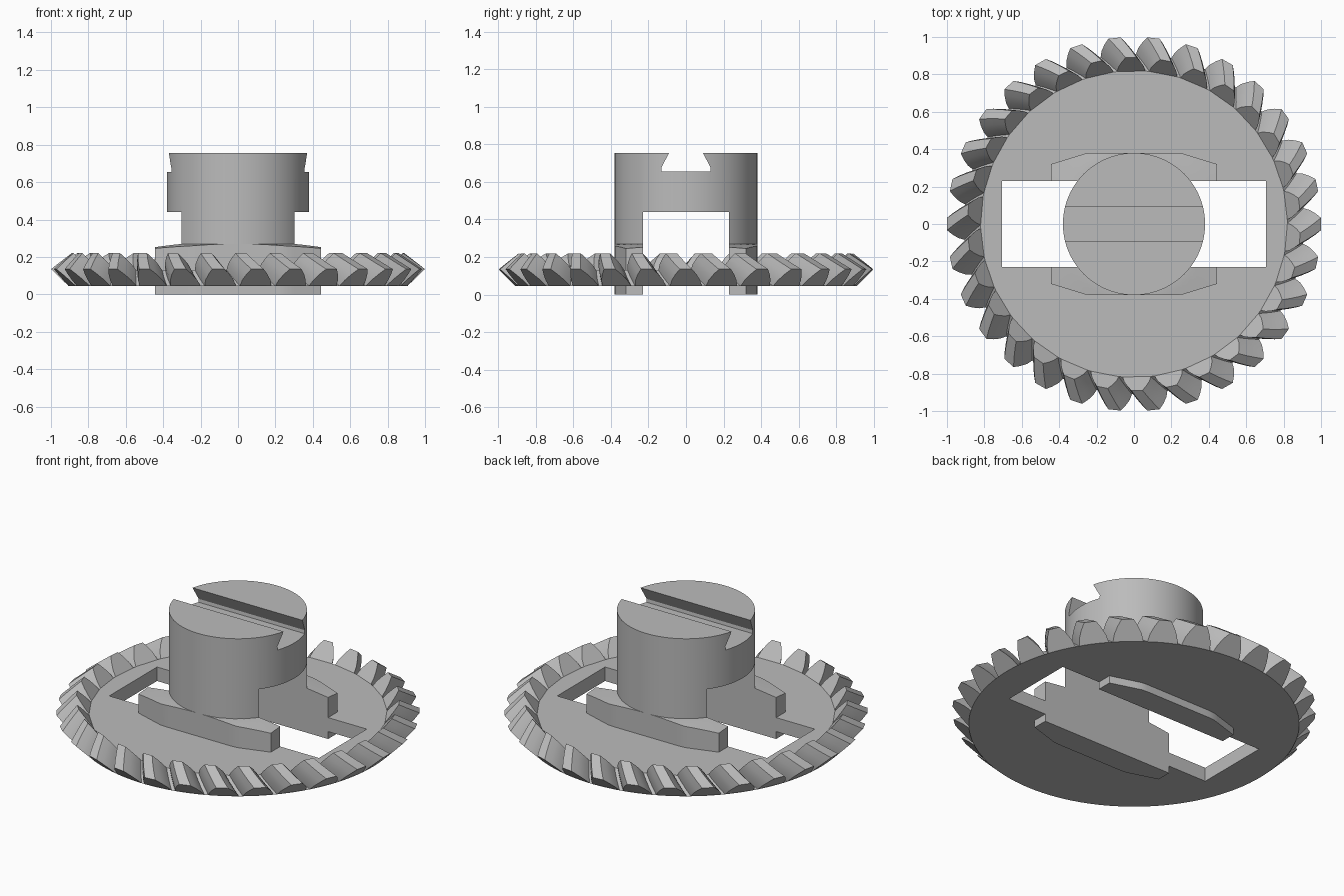
import bpy, bmesh, math
from mathutils import Vector

cube = bpy.data.objects.get("Cube")
if cube:
    bpy.data.objects.remove(cube, do_unlink=True)

grey = bpy.data.materials.new("mid_grey")
grey.use_nodes = True
grey.diffuse_color = (0.5, 0.5, 0.5, 1)
grey.node_tree.nodes["Principled BSDF"].inputs["Base Color"].default_value = (0.5, 0.5, 0.5, 1)


def make_object(name, bm):
    bmesh.ops.recalc_face_normals(bm, faces=bm.faces)
    mesh = bpy.data.meshes.new(name)
    bm.to_mesh(mesh)
    bm.free()
    mesh.materials.append(grey)
    obj = bpy.data.objects.new(name, mesh)
    bpy.context.collection.objects.link(obj)
    return obj


def activate(obj):
    bpy.ops.object.select_all(action="DESELECT")
    obj.select_set(True)
    bpy.context.view_layer.objects.active = obj


def smooth(obj, degrees=30):
    activate(obj)
    bpy.ops.object.shade_smooth_by_angle(angle=math.radians(degrees))


def drum(name, r_bottom, r_top, z0, z1, sides):
    bm = bmesh.new()
    bmesh.ops.create_cone(bm, cap_ends=True, segments=sides, radius1=r_bottom,
                          radius2=r_top, depth=z1 - z0)
    bmesh.ops.translate(bm, verts=bm.verts, vec=(0, 0, (z0 + z1) / 2))
    return make_object(name, bm)


def prism_x(name, profile, half_length):
    """Extrude a (y, z) profile along x."""
    bm = bmesh.new()
    face = bm.faces.new([bm.verts.new((-half_length, y, z)) for y, z in profile])
    out = bmesh.ops.extrude_face_region(bm, geom=[face])
    moved = [v for v in out["geom"] if isinstance(v, bmesh.types.BMVert)]
    bmesh.ops.translate(bm, verts=moved, vec=(2 * half_length, 0, 0))
    return make_object(name, bm)


def cut(obj, cutter):
    cutter.hide_render = True
    mod = obj.modifiers.new("cut", "BOOLEAN")
    mod.operation, mod.solver, mod.object = "DIFFERENCE", "EXACT", cutter
    activate(obj)
    bpy.ops.object.modifier_apply(modifier=mod.name)
    bpy.data.objects.remove(cutter, do_unlink=True)


# Gear disc with its rectangular window
SLOT = 0.23
disc = drum("gear_disc", 0.91, 0.82, 0.045, 0.13, 120)
cut(disc, prism_x("window_cutter", [(-SLOT, -1), (SLOT, -1), (SLOT, 1), (-SLOT, 1)], 0.705))
smooth(disc)

# Ring of skewed bevel teeth
TEETH, SKEW, STEPS = 30, math.radians(5), 3
root = Vector((0.82, 0.13)), Vector((0.91, 0.045))
tip = Vector((0.89, 0.22)), Vector((1.0, 0.135))
flank = [(0, 5.3), (0.35, 4.6), (0.7, 3.3), (1, 1.9)]  # height, half angle
outline = [(h, -a) for h, a in flank] + [(h, a) for h, a in reversed(flank)]
bm = bmesh.new()
for i in range(TEETH):
    rings = []
    for s in range(STEPS + 1):
        t = s / STEPS
        low, high = root[0].lerp(root[1], t), tip[0].lerp(tip[1], t)
        ring = []
        for h, a in outline:
            r, z = low.lerp(high, h)
            angle = math.tau * i / TEETH - SKEW * (1 - t) + math.radians(a)
            ring.append(bm.verts.new((r * math.cos(angle), r * math.sin(angle), z)))
        rings.append(ring)
    for a, b in zip(rings, rings[1:]):
        for k in range(len(a)):
            n = (k + 1) % len(a)
            bm.faces.new((a[k], a[n], b[n], b[k]))
    bm.faces.new(rings[0])
    bm.faces.new(rings[-1])
smooth(make_object("gear_teeth", bm))

# Hub: split into two legs below, dovetail groove on top
hub = drum("hub", 0.38, 0.38, 0, 0.755, 96)
cut(hub, prism_x("leg_gap_cutter", [(-SLOT, -1), (SLOT, -1), (SLOT, 0.44), (-SLOT, 0.44)], 1))
side = [(0.13, 0.655), (0.132, 0.675), (0.09, 0.755), (0.09, 0.9)]
cut(hub, prism_x("groove_cutter", side + [(-y, z) for y, z in reversed(side)], 1))
smooth(hub)

# Wings beside the legs, with a shallow conical top
COLS, ROWS = 24, 4
for name, sign in (("front_wing", -1), ("back_wing", 1)):
    bm = bmesh.new()
    grid = []
    for c in range(COLS + 1):
        x = 0.445 * (2 * c / COLS - 1)
        edge = 0.38 - 0.06 * max(0, abs(x) - 0.25) / 0.195
        column = []
        for k in range(ROWS + 1):
            y = SLOT + (edge - SLOT) * k / ROWS
            z = 0.27 - 0.147 * max(0, math.hypot(x, y) - 0.38)
            column.append(bm.verts.new((x, sign * y, z)))
        grid.append(column)
    for a, b in zip(grid, grid[1:]):
        for k in range(ROWS):
            bm.faces.new((a[k], b[k], b[k + 1], a[k + 1]))
    out = bmesh.ops.extrude_face_region(bm, geom=bm.faces[:], use_keep_orig=True)
    for v in out["geom"]:
        if isinstance(v, bmesh.types.BMVert):
            v.co.z = 0
    smooth(make_object(name, bm), 15)
